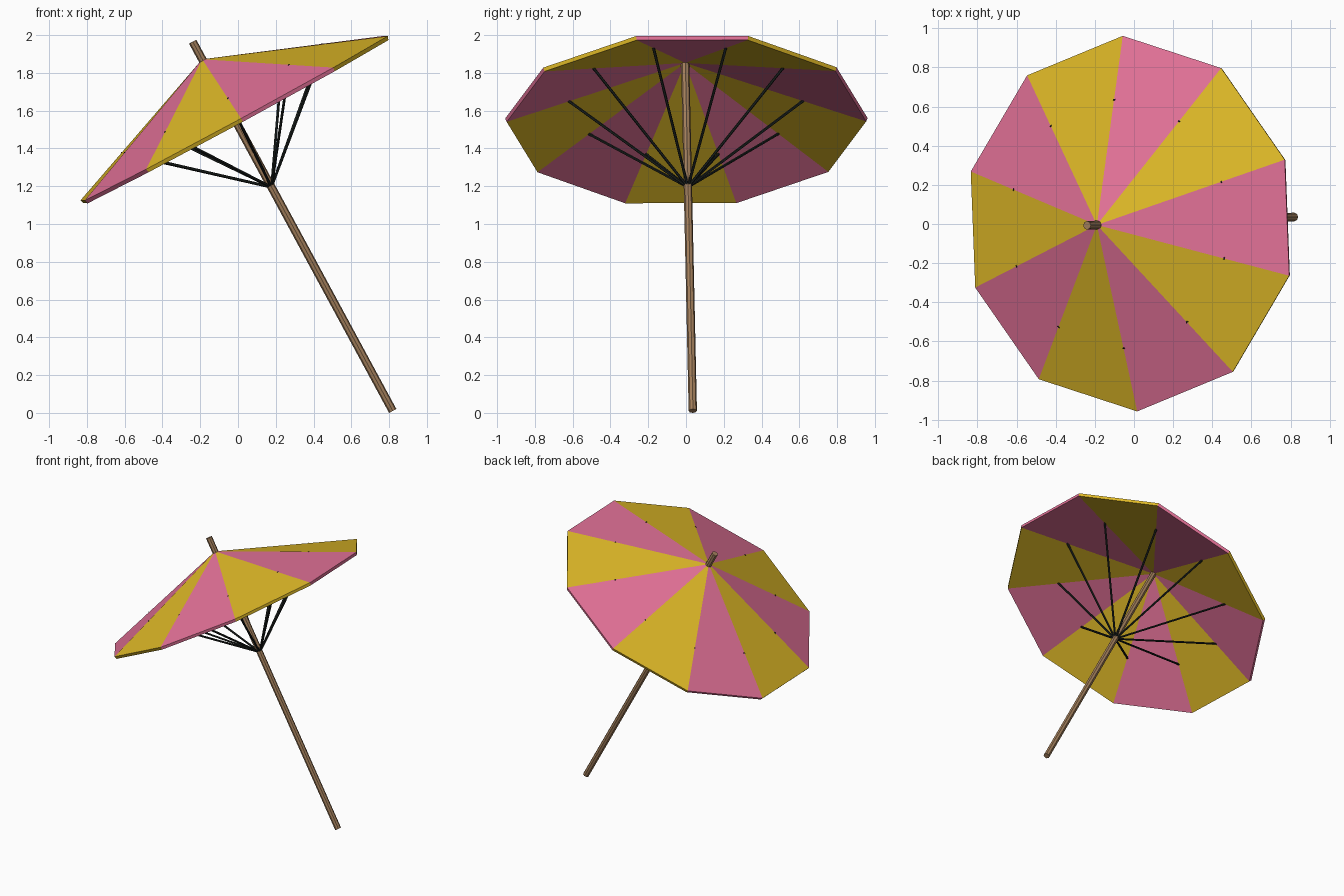
import bpy, bmesh, math
from mathutils import Vector

if "Cube" in bpy.data.objects:
    bpy.data.objects.remove(bpy.data.objects["Cube"])


def material(name, rgb):
    m = bpy.data.materials.new(name)
    m.diffuse_color = (*rgb, 1)
    m.use_nodes = True
    m.node_tree.nodes["Principled BSDF"].inputs["Base Color"].default_value = m.diffuse_color
    return m


YELLOW = material("yellow_fabric", (0.73, 0.48, 0.02))
PINK = material("pink_fabric", (0.76, 0.165, 0.31))
WOOD = material("brown_wood", (0.36, 0.21, 0.105))
DARK = material("dark_metal", (0.012, 0.016, 0.014))

# Tilted pole axis and the frame around it
FOOT = Vector((0.819, 0.036, 0.0105))
TOP = Vector((-0.24, -0.007, 1.965))
AXIS = (TOP - FOOT).normalized()
U = (Vector((1, 0, 0)) - AXIS * AXIS.x).normalized()
V = AXIS.cross(U)


def on_axis(z):
    return FOOT + AXIS * ((z - FOOT.z) / AXIS.z)


def rod(name, a, b, radius, sides, mat):
    d = b - a
    bpy.ops.mesh.primitive_cylinder_add(vertices=sides, radius=radius,
                                        depth=d.length, location=(a + b) / 2)
    ob = bpy.context.object
    ob.rotation_euler = d.to_track_quat('Z', 'Y').to_euler()
    ob.name = name
    ob.data.materials.append(mat)
    return ob


# Pole
rod("pole", FOOT, TOP, 0.022, 8, WOOD)

# Canopy: ten flat panels in alternating colours, with a thin thickness
N, RADIUS, HEIGHT, PHASE = 10, 0.96, 0.355, math.radians(20.5)
centre = on_axis(1.56)
apex = centre + AXIS * HEIGHT
rim = []
for i in range(N):
    t = PHASE + i * math.tau / N
    rim.append(centre + (U * math.cos(t) + V * math.sin(t)) * RADIUS)

bm = bmesh.new()
tip = bm.verts.new(apex)
ring = [bm.verts.new(p) for p in rim]
for i in range(N):
    f = bm.faces.new((tip, ring[i], ring[(i + 1) % N]))
    f.material_index = i % 2
mesh = bpy.data.meshes.new("canopy")
bm.to_mesh(mesh)
bm.free()
mesh.materials.append(YELLOW)
mesh.materials.append(PINK)
canopy = bpy.data.objects.new("canopy", mesh)
bpy.context.collection.objects.link(canopy)
solid = canopy.modifiers.new("thickness", 'SOLIDIFY')
solid.thickness = 0.022
solid.offset = -1

# Struts from the pole to each seam
hub = on_axis(1.195)
for i, p in enumerate(rim):
    rod(f"strut_{i + 1}", hub, apex.lerp(p, 0.665), 0.0075, 6, DARK)
